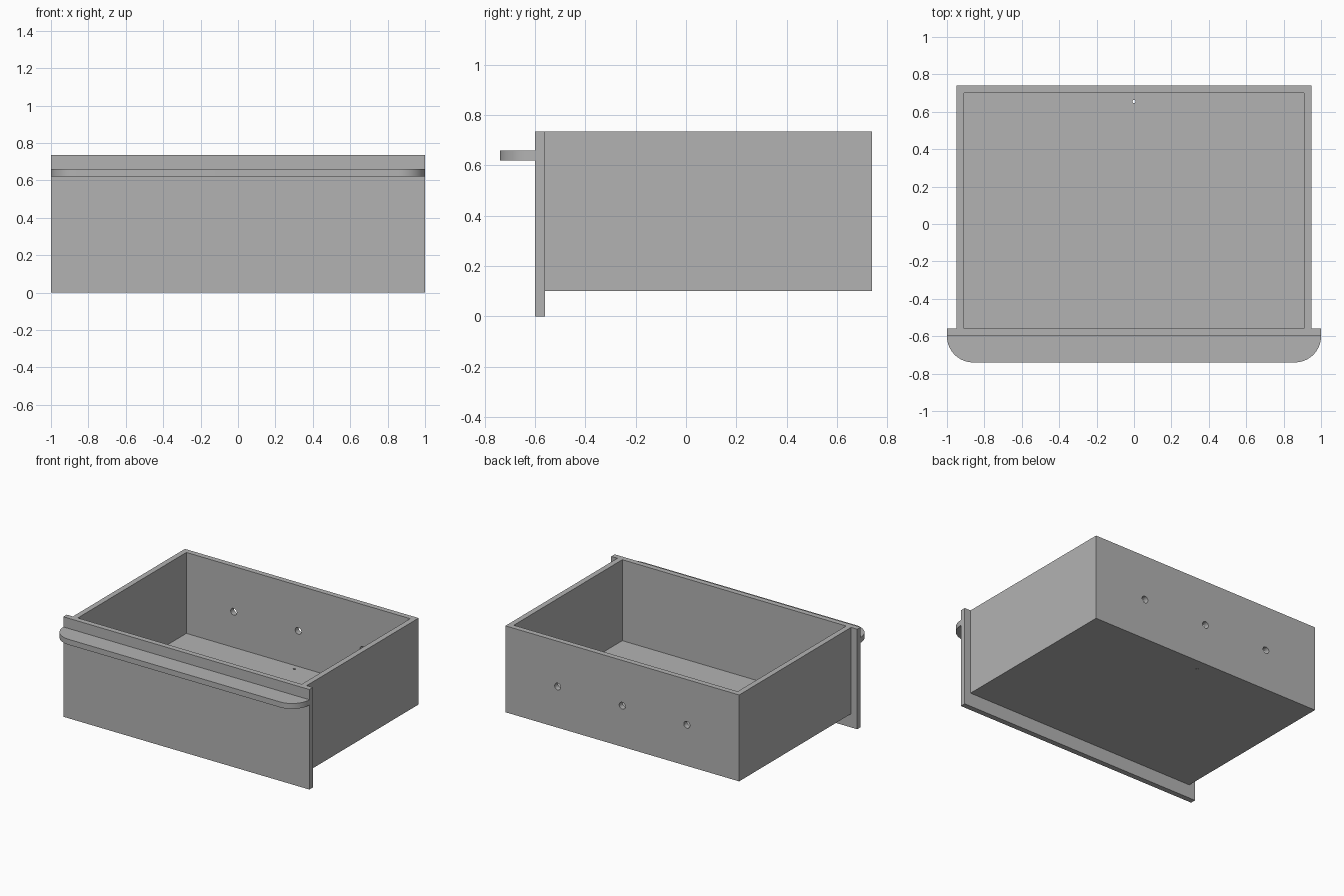
import bpy, bmesh, math
from mathutils import Matrix, Vector

cube = bpy.data.objects.get("Cube")
if cube:
    bpy.data.objects.remove(cube, do_unlink=True)

grey = bpy.data.materials.new("plain grey")
grey.use_nodes = True
colour = (0.45, 0.45, 0.45, 1)
grey.diffuse_color = colour
grey.node_tree.nodes["Principled BSDF"].inputs["Base Color"].default_value = colour


def make_object(name, bm):
    mesh = bpy.data.meshes.new(name)
    bmesh.ops.recalc_face_normals(bm, faces=bm.faces)
    bm.to_mesh(mesh)
    bm.free()
    mesh.materials.append(grey)
    obj = bpy.data.objects.new(name, mesh)
    bpy.context.collection.objects.link(obj)
    return obj


def box(name, low, high):
    low, high = Vector(low), Vector(high)
    bm = bmesh.new()
    bmesh.ops.create_cube(bm, size=1, matrix=Matrix.Translation((low + high) / 2)
                          @ Matrix.Diagonal((*(high - low), 1)))
    return make_object(name, bm)


def rod(name, centre, radius, length, tilt=0):
    bm = bmesh.new()
    bmesh.ops.create_cone(bm, cap_ends=True, segments=32, radius1=radius, radius2=radius,
                          depth=length, matrix=Matrix.Translation(centre)
                          @ Matrix.Rotation(tilt, 4, 'X'))
    return make_object(name, bm)


def activate(obj):
    bpy.ops.object.select_all(action='DESELECT')
    obj.select_set(True)
    bpy.context.view_layer.objects.active = obj


def cut(target, cutter):
    mod = target.modifiers.new("cut", 'BOOLEAN')
    mod.operation, mod.solver, mod.object = 'DIFFERENCE', 'EXACT', cutter
    activate(target)
    bpy.ops.object.modifier_apply(modifier=mod.name)
    bpy.data.objects.remove(cutter, do_unlink=True)


wall = 0.04
top, base = 0.735, 0.1
back, join = 0.74, -0.56
half = 0.95

# Drawer body: two sides, back and floor, open towards the front panel
body = box("drawer_body", (-half, join, base), (half, back, top))
cut(body, box("inside_cutter", (wall - half, join - 0.1, base + wall),
              (half - wall, back - wall, top + 0.1)))

# Three round holes in the back and a small one in the floor
for x in (-0.525, 0, 0.525):
    cut(body, rod("hole_cutter", (x, back - wall / 2, 0.402), 0.025, 0.1, math.pi / 2))
cut(body, rod("floor_hole_cutter", (0, 0.655, base + wall / 2), 0.009, 0.1))

# Front panel
front = join - wall
box("front_panel", (-1, front, 0), (1, join, top))

# Ledge handle with rounded outer corners
radius = 0.14
outline = []
for side, first in ((-1, math.pi), (1, 1.5 * math.pi)):
    for i in range(17):
        a = first + i * math.pi / 32
        outline.append((side * (1 - radius) + radius * math.cos(a),
                        front + radius * math.sin(a), 0.62))
bm = bmesh.new()
face = bm.faces.new([bm.verts.new(p) for p in outline])
grown = bmesh.ops.extrude_face_region(bm, geom=[face])["geom"]
bmesh.ops.translate(bm, vec=(0, 0, wall),
                    verts=[g for g in grown if isinstance(g, bmesh.types.BMVert)])
handle = make_object("handle", bm)

# Smooth the curves and keep the edges sharp
for obj in (body, handle):
    activate(obj)
    bpy.ops.object.shade_smooth_by_angle(angle=math.radians(30))
